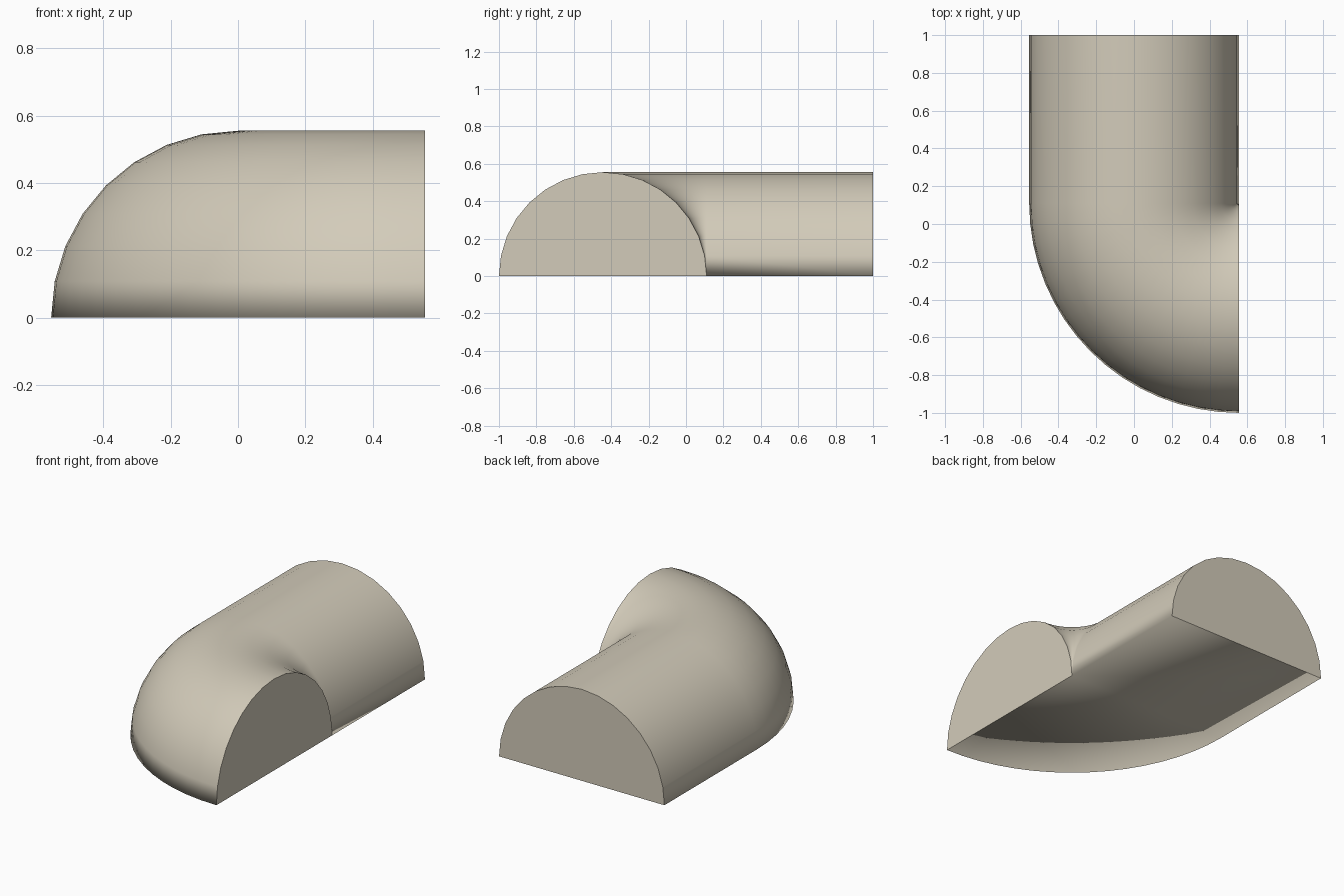
import bpy, bmesh, math

if "Cube" in bpy.data.objects:
    bpy.data.objects.remove(bpy.data.objects["Cube"])

R = 0.555            # radius of the half-round section
PIVOT_Y = 0.11       # centre line of the bend lies at x = R
SIDES, STEPS = 16, 16

mat = bpy.data.materials.new("warm_beige")
mat.diffuse_color = (0.65, 0.60, 0.49, 1)
mat.use_nodes = True
mat.node_tree.nodes["Principled BSDF"].inputs["Base Color"].default_value = mat.diffuse_color

# Half-round section: distance from the pivot side and height
section = [(R - R * math.cos(math.pi * i / SIDES),
            R * math.sin(math.pi * i / SIDES)) for i in range(SIDES + 1)]
section[-1] = (2 * R, 0.0)

bm = bmesh.new()


def ring(angle, y):
    """Section placed at an angle around the pivot."""
    return [bm.verts.new((R - d * math.cos(angle), y - d * math.sin(angle), z))
            for d, z in section]


# Straight run, then the quarter bend
rings = [ring(0, 1.0)]
rings += [ring(math.pi / 2 * k / STEPS, PIVOT_Y) for k in range(STEPS + 1)]

# Curved skin and flat underside
n = SIDES + 1
for a, b in zip(rings, rings[1:]):
    for i in range(n):
        j = (i + 1) % n
        bm.faces.new((a[i], a[j], b[j], b[i])).smooth = True

# Flat end caps with crisp borders
for r in (rings[0], rings[-1]):
    cap = bm.faces.new(r)
    for e in cap.edges:
        e.smooth = False

# The inner edge of the bend closes to a single point
bmesh.ops.remove_doubles(bm, verts=bm.verts, dist=1e-4)
bmesh.ops.recalc_face_normals(bm, faces=bm.faces)

mesh = bpy.data.meshes.new("half_round_elbow")
bm.to_mesh(mesh)
bm.free()
mesh.materials.append(mat)
obj = bpy.data.objects.new("half_round_elbow", mesh)
bpy.context.collection.objects.link(obj)
